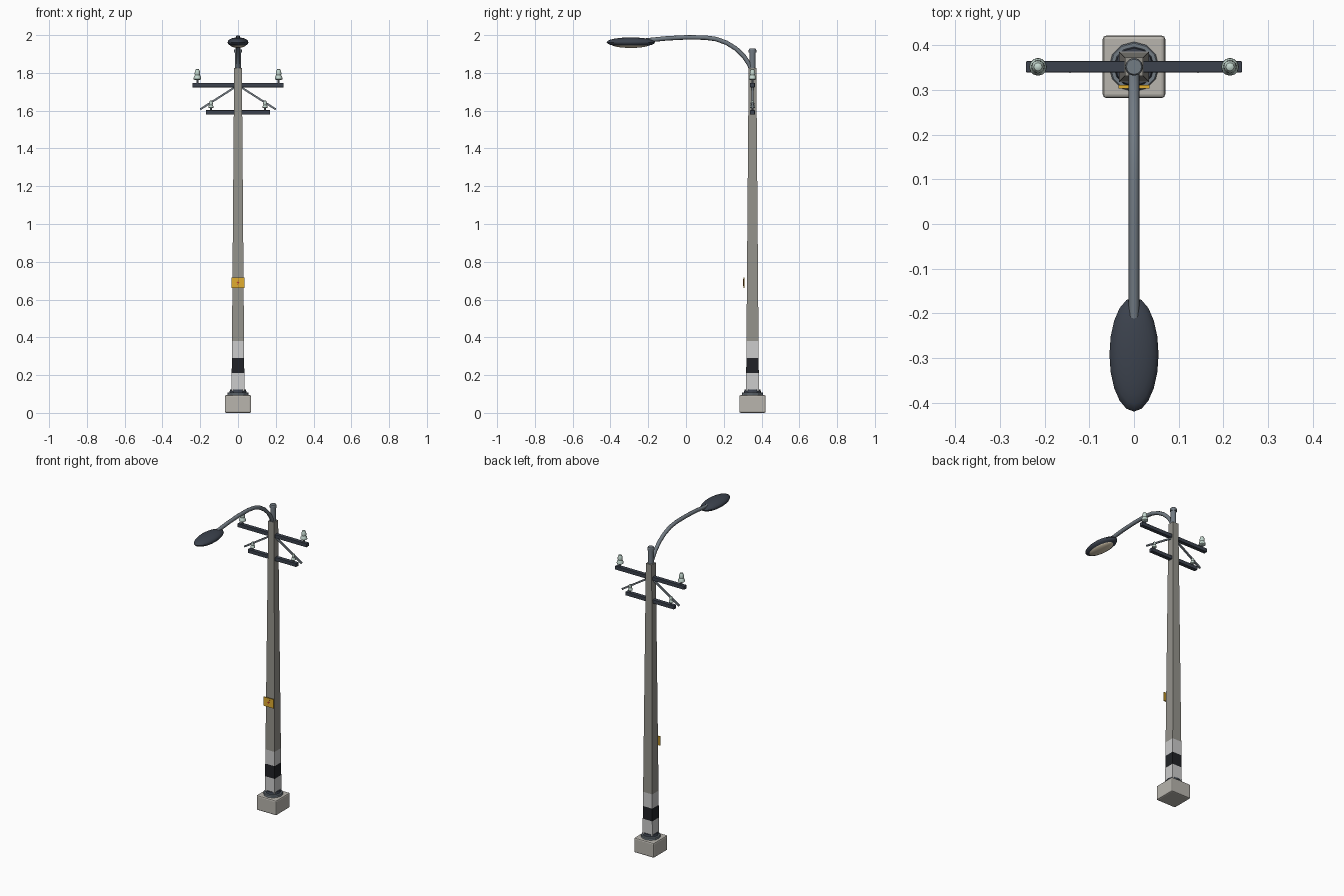
import bpy, bmesh, math
from mathutils import Vector

if "Cube" in bpy.data.objects:
    bpy.data.objects.remove(bpy.data.objects["Cube"])

PY = 0.352  # pole y position

def mat(name, r, g, b):
    m = bpy.data.materials.new(name)
    m.diffuse_color = (r, g, b, 1)
    m.use_nodes = True
    m.node_tree.nodes["Principled BSDF"].inputs["Base Color"].default_value = m.diffuse_color
    return m

CONCRETE = mat("concrete", .48, .46, .42)
POLE = mat("pole_grey", .30, .29, .26)
WHITE = mat("white_paint", .70, .71, .68)
BLACK = mat("black_paint", .015, .016, .02)
STEEL = mat("steel", .17, .20, .23)
DARK = mat("dark_metal", .045, .055, .075)
GLASS = mat("insulator_green", .55, .68, .62)
YELLOW = mat("sign_yellow", .75, .42, .03)
RED = mat("sign_red", .5, .05, .02)
LENS = mat("lamp_lens", .75, .65, .48)

def finish(o, name, m, bevel=0, smooth=False):
    o.name = name
    o.data.materials.append(m)
    if bevel:
        b = o.modifiers.new("bevel", 'BEVEL')
        b.width = bevel
        b.segments = 2
    if smooth:
        bpy.ops.object.select_all(action='DESELECT')
        o.select_set(True)
        bpy.context.view_layer.objects.active = o
        bpy.ops.object.shade_smooth_by_angle(angle=math.radians(35))
    return o

def from_bmesh(bm, name, m, **kw):
    bmesh.ops.recalc_face_normals(bm, faces=bm.faces)
    me = bpy.data.meshes.new(name)
    bm.to_mesh(me)
    bm.free()
    o = bpy.data.objects.new(name, me)
    bpy.context.collection.objects.link(o)
    return finish(o, name, m, **kw)

def box(name, c, s, m, bevel=0):
    bpy.ops.mesh.primitive_cube_add(size=1, location=c)
    o = bpy.context.object
    o.scale = s
    bpy.ops.object.transform_apply(location=False, rotation=False, scale=True)
    return finish(o, name, m, bevel)

def lathe(name, loc, profile, m, sides=12, turn=0, smooth=False):
    # stacked rings from (radius, z) pairs, capped at both ends
    bm = bmesh.new()
    rings = []
    for r, z in profile:
        ring = []
        for i in range(sides):
            a = turn + 2 * math.pi * i / sides
            ring.append(bm.verts.new((loc[0] + r * math.cos(a), loc[1] + r * math.sin(a), loc[2] + z)))
        rings.append(ring)
    for a, b in zip(rings, rings[1:]):
        for i in range(sides):
            j = (i + 1) % sides
            bm.faces.new((a[i], a[j], b[j], b[i]))
    bm.faces.new(rings[0])
    bm.faces.new(rings[-1])
    return from_bmesh(bm, name, m, smooth=smooth)

# footing, flange and collar
box("footing", (0, PY, .047), (.14, .14, .094), CONCRETE, .008)
lathe("base_flange", (0, PY, 0), [(.056, .092), (.056, .106), (.053, .109)], STEEL)
lathe("base_collar", (0, PY, 0), [(.045, .108), (.042, .124)], DARK)

# square tapered pole with painted bands
def half_width(z):
    return .034 - .0135 * (z - .12) / 1.7

def pole_section(name, z0, z1, m):
    k = math.sqrt(2)
    lathe(name, (0, PY, 0), [(half_width(z) * k, z) for z in (z0, z1)], m, 4, math.pi / 4)

pole_section("white_band_lower", .115, .21, WHITE)
pole_section("black_band", .21, .29, BLACK)
pole_section("white_band_upper", .29, .38, WHITE)
pole_section("pole_shaft", .38, 1.825, POLE)

# steel tube and cap on the pole top
lathe("top_tube", (0, PY, 0), [(.016, 1.80), (.016, 1.912)], STEEL, smooth=True)
lathe("top_cap", (0, PY, 0), [(.020, 1.908), (.020, 1.922), (.017, 1.928)], STEEL)

# crossarms with pin insulators
BELL = [(.012, .016), (.020, .020), (.019, .032), (.013, .042), (.015, .048),
        (.013, .062), (.009, .072), (.004, .075)]
for label, z, half, ix, k in (("upper", 1.735, .242, .215, 1), ("lower", 1.591, .17, .143, .68)):
    box(label + "_crossarm", (0, PY, z), (2 * half, .025, .023), DARK, .002)
    for side in (-1, 1):
        top = (side * ix, PY, z + .0115)
        lathe(label + "_insulator_pin", top, [(.006 * k, -.005), (.006 * k, .022 * k)], STEEL, 8)
        lathe(label + "_insulator", top, [(r * k, h * k) for r, h in BELL], GLASS, smooth=True)

# diagonal braces
for side in (-1, 1):
    a, b = Vector((side * .01, PY, 1.728)), Vector((side * .2, PY, 1.607))
    d = b - a
    o = box("crossarm_brace", (a + b) / 2, (.010, .010, d.length), STEEL)
    o.rotation_euler = (0, math.atan2(d.x, d.z), 0)

# warning sign with zigzag mark
box("warning_sign", (0, .3075, .69), (.07, .007, .056), YELLOW)
bm = bmesh.new()
zig = [(.010, .018), (-.010, -.003), (0, -.003), (-.008, -.018), (.010, .004), (.001, .004)]
face = bm.faces.new([bm.verts.new((x, .3030, .69 + z)) for x, z in zig])
ext = bmesh.ops.extrude_face_region(bm, geom=[face])
for v in ext["geom"]:
    if isinstance(v, bmesh.types.BMVert):
        v.co.y += .002
from_bmesh(bm, "warning_mark", RED)

# curved lamp arm
path = [(.352, 1.80), (.335, 1.845), (.308, 1.886), (.265, 1.928), (.215, 1.959), (.16, 1.979),
        (.10, 1.987), (0, 1.988), (-.10, 1.983), (-.21, 1.972)]
cu = bpy.data.curves.new("lamp_arm", 'CURVE')
cu.dimensions = '3D'
cu.bevel_depth = .0118
cu.bevel_resolution = 2
cu.use_fill_caps = True
sp = cu.splines.new('POLY')
sp.points.add(len(path) - 1)
for p, (y, z) in zip(sp.points, path):
    p.co = (0, y, z, 1)
arm = bpy.data.objects.new("lamp_arm", cu)
bpy.context.collection.objects.link(arm)
cu.materials.append(STEEL)

# lamp head and lens
def ellipsoid(name, c, s, m):
    bpy.ops.mesh.primitive_uv_sphere_add(segments=20, ring_count=12, radius=1, location=c)
    o = bpy.context.object
    o.scale = s
    bpy.ops.object.transform_apply(location=False, rotation=False, scale=True)
    return finish(o, name, m, smooth=True)

ellipsoid("lamp_head", (0, -.292, 1.962), (.055, .128, .026), DARK)
ellipsoid("lamp_lens", (0, -.292, 1.951), (.043, .102, .019), LENS)
